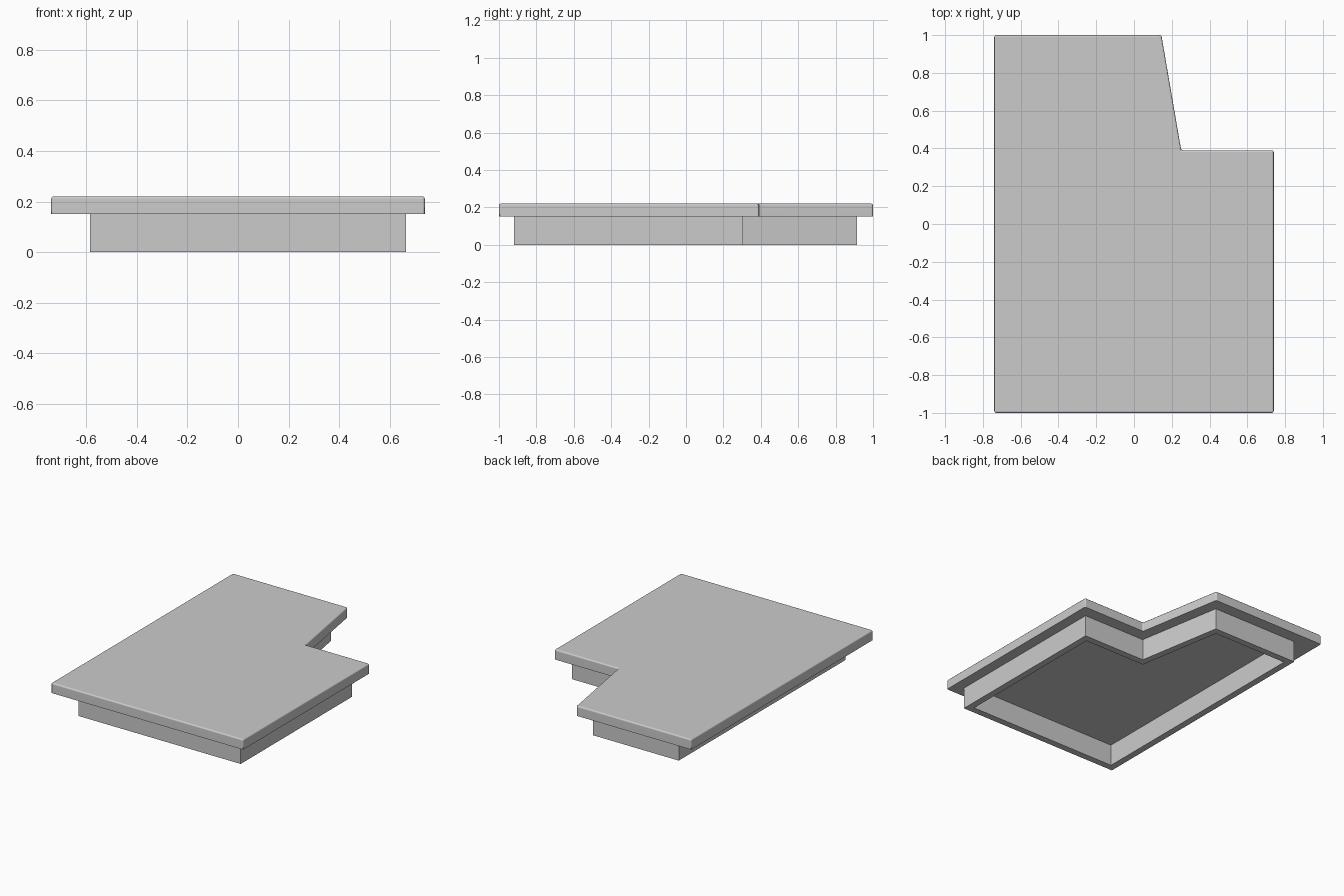
import bpy
import bmesh

cube = bpy.data.objects.get("Cube")
if cube:
    bpy.data.objects.remove(cube, do_unlink=True)

GREY = (0.6, 0.6, 0.6, 1.0)
mat = bpy.data.materials.new("light_grey")
mat.use_nodes = True
mat.diffuse_color = GREY
for node in mat.node_tree.nodes:
    if node.type == 'BSDF_PRINCIPLED':
        node.inputs["Base Color"].default_value = GREY


def extruded(name, outline, z0, z1, wall=None, round_edge=None):
    """Raise an outline from z0 to z1; a wall width leaves an open ring."""
    bm = bmesh.new()
    face = bm.faces.new([bm.verts.new((x, y, z0)) for x, y in outline])
    bm.normal_update()
    faces = [face]
    if wall:
        bmesh.ops.inset_region(bm, faces=[face], thickness=wall,
                               use_boundary=True, use_even_offset=True)
        bmesh.ops.delete(bm, geom=[face], context='FACES_ONLY')
        faces = bm.faces[:]
    grown = bmesh.ops.extrude_face_region(bm, geom=faces,
                                          use_keep_orig=True)["geom"]
    for v in grown:
        if isinstance(v, bmesh.types.BMVert):
            v.co.z = z1
    bmesh.ops.recalc_face_normals(bm, faces=bm.faces)
    if round_edge:
        # round every edge except those of the underside
        edges = [e for e in bm.edges if max(v.co.z for v in e.verts) > z0 + 0.001]
        bmesh.ops.bevel(bm, geom=edges, offset=round_edge, segments=3,
                        profile=0.5, affect='EDGES')
    mesh = bpy.data.meshes.new(name)
    bm.to_mesh(mesh)
    bm.free()
    mesh.materials.append(mat)
    obj = bpy.data.objects.new(name, mesh)
    bpy.context.collection.objects.link(obj)
    return obj


# Notched top slab with softly rounded upper edges
slab = extruded("top_slab",
                [(-0.74, -1), (0.74, -1), (0.74, 0.39),
                 (0.25, 0.39), (0.145, 1), (-0.74, 1)],
                0.15, 0.22, round_edge=0.01)
bpy.ops.object.select_all(action='DESELECT')
slab.select_set(True)
bpy.context.view_layer.objects.active = slab
bpy.ops.object.shade_smooth_by_angle()
# Keep the large faces flat while the rounded edges stay smooth
flat = slab.modifiers.new("flat_faces", 'WEIGHTED_NORMAL')
flat.keep_sharp = True

# Hollow skirt beneath, set back from the slab edge
extruded("skirt_wall",
         [(-0.585, -0.92), (0.665, -0.92), (0.665, 0.305),
          (0.182, 0.305), (0.077, 0.915), (-0.585, 0.915)],
         0.0, 0.15, wall=0.047)
